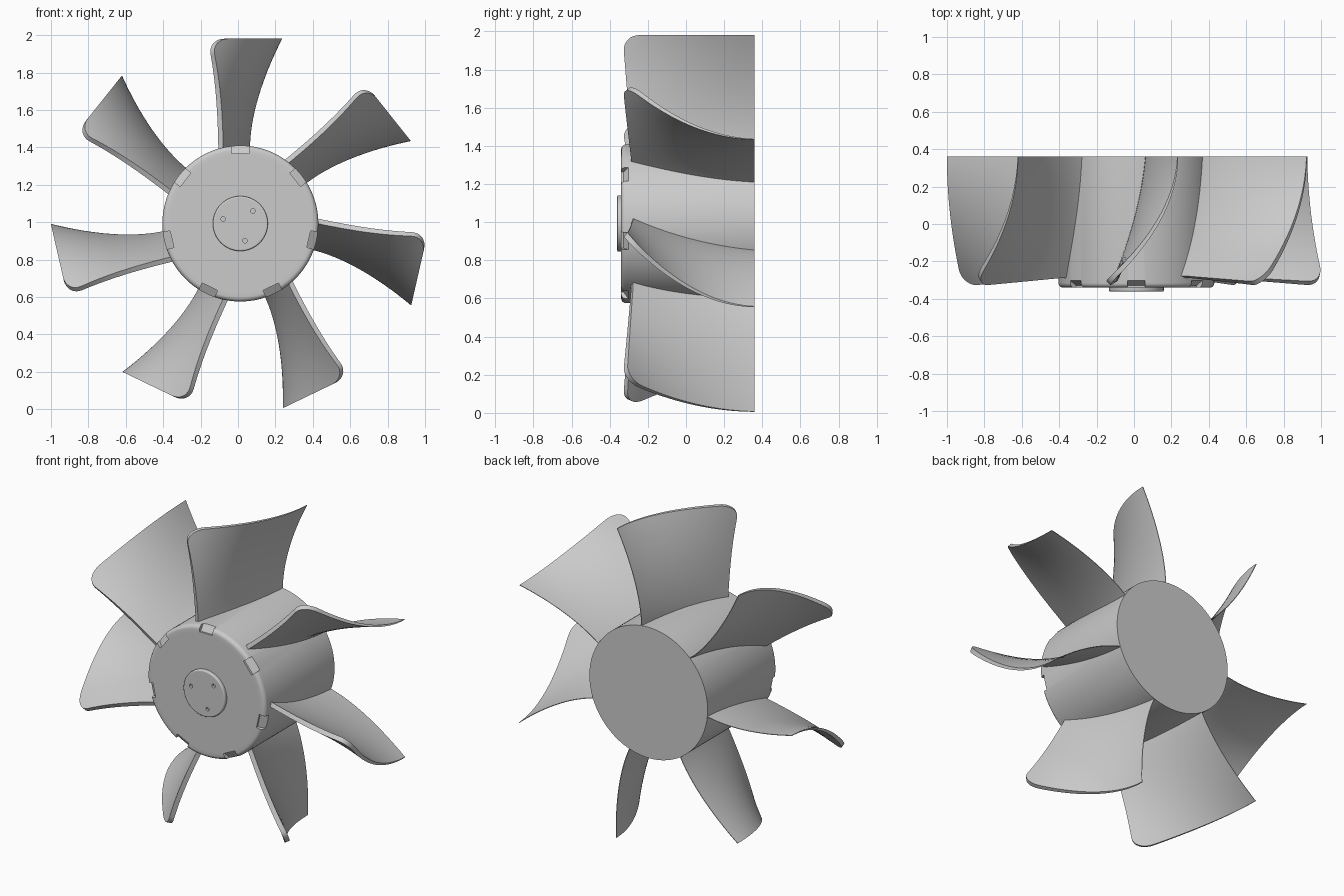
import bpy, bmesh, math
from mathutils import Matrix, Vector

if "Cube" in bpy.data.objects:
    bpy.data.objects.remove(bpy.data.objects["Cube"])

CX, CZ, N = 0.0125, 0.993, 7
HUB_R, BACK, FRONT = 0.417, 0.36, -0.34
STEP = 2 * math.pi / N


def make_object(name, bm, smooth=True):
    bmesh.ops.recalc_face_normals(bm, faces=bm.faces[:])
    me = bpy.data.meshes.new(name)
    bm.to_mesh(me)
    bm.free()
    ob = bpy.data.objects.new(name, me)
    bpy.context.collection.objects.link(ob)
    ob.location = (CX, 0, CZ)
    if smooth:
        shade(ob)
    return ob


def shade(ob):
    bpy.ops.object.select_all(action='DESELECT')
    ob.select_set(True)
    bpy.context.view_layer.objects.active = ob
    bpy.ops.object.shade_smooth_by_angle(angle=math.radians(32))


def lathe(profile, seg):
    """Revolve (radius, y) points about the y axis and cap both ends."""
    bm = bmesh.new()
    rings = [[bm.verts.new((r * math.cos(2 * math.pi * i / seg), y,
                            r * math.sin(2 * math.pi * i / seg)))
              for i in range(seg)] for r, y in profile]
    for a, b in zip(rings, rings[1:]):
        for i in range(seg):
            j = (i + 1) % seg
            bm.faces.new((a[i], a[j], b[j], b[i]))
    bm.faces.new(rings[0])
    bm.faces.new(rings[-1])
    return bm


def fillet(r, y, rad, n=5):
    """Front rim rounding, from the face out to the side wall."""
    return [(r - rad + rad * math.sin(k * math.pi / 2 / n),
             y + rad - rad * math.cos(k * math.pi / 2 / n)) for k in range(n + 1)]


def cut(ob, cutter):
    cutter.hide_render = True
    mod = ob.modifiers.new("cut", 'BOOLEAN')
    mod.object, mod.operation, mod.solver = cutter, 'DIFFERENCE', 'EXACT'
    bpy.context.view_layer.update()
    bpy.context.view_layer.objects.active = ob
    bpy.ops.object.modifier_apply(modifier=mod.name)
    bpy.data.objects.remove(cutter)
    shade(ob)


# Hub drum with rounded front rim
hub = make_object("hub", lathe([(0.37, FRONT)] + fillet(HUB_R, FRONT, 0.025)
                               + [(HUB_R, BACK)], 112), False)

# Seven sloped notches around the front rim
bm = bmesh.new()
section = [(0.375, -0.40), (0.375, -0.328), (0.45, -0.28), (0.45, -0.40)]
for k in range(N):
    rot = Matrix.Rotation(k * STEP, 3, 'Y')
    ends = [[bm.verts.new(rot @ Vector((x, y, z))) for z, y in section]
            for x in (-0.046, 0.046)]
    bm.faces.new(ends[0])
    bm.faces.new(ends[1])
    for i in range(4):
        j = (i + 1) % 4
        bm.faces.new((ends[0][i], ends[0][j], ends[1][j], ends[1][i]))
cut(hub, make_object("notch_cutter", bm, False))

# Centre boss with three small screw holes
boss = make_object("centre_boss", lathe([(0.135, -0.361)] + fillet(0.147, -0.361, 0.007, 3)
                                        + [(0.147, -0.335)], 64), False)
bm = bmesh.new()
for a in (45, 165, 285):
    t = math.radians(a)
    bmesh.ops.create_cone(bm, cap_ends=True, segments=20, radius1=0.012, radius2=0.012,
                          depth=0.04,
                          matrix=Matrix.Translation((0.095 * math.cos(t), -0.366,
                                                     0.095 * math.sin(t)))
                          @ Matrix.Rotation(math.pi / 2, 4, 'X'))
cut(boss, make_object("hole_cutter", bm, False))

# Blade: cambered, twisted, flat tip, rounded leading corner
ROOT, TIP, CORNER, NU = 0.385, 0.988, 0.085, 24


def blade_row(z, inset):
    s = max(0.0, (z - HUB_R) / (TIP - HUB_R))
    lead = -0.125 - 0.05 * s ** 2
    span = 0.05 + 0.172 * s ** 1.7 - lead
    c = -span * (0.7 + 0.25 * s)
    b = span - c
    y0 = -0.282 - 0.04 * s + inset
    plus, minus = [], []
    for i in range(NU + 1):
        y = y0 + (BACK - y0) * i / NU
        u = (y + 0.33) / 0.69
        x = lead + b * u + c * u * u
        slope = (b + 2 * c * u) / 0.69
        h = (0.013 * (1 - u) + 0.002) / math.hypot(1, slope)
        plus.append((x + h, min(BACK, y - h * slope), z))
        minus.append((x - h, min(BACK, y + h * slope), z))
    return plus + minus[::-1]


rows = [(ROOT + (TIP - CORNER - ROOT) * i / 14, 0) for i in range(14)]
for k in range(9):
    a = k * math.pi / 16
    rows.append((TIP - CORNER + CORNER * math.sin(a), CORNER * (1 - math.cos(a))))
bm = bmesh.new()
grid = [[bm.verts.new(p) for p in blade_row(*r)] for r in rows]
M = 2 * (NU + 1)
for a, b in zip(grid, grid[1:]):
    for i in range(M):
        j = (i + 1) % M
        bm.faces.new((a[i], a[j], b[j], b[i]))
for row in (grid[0], grid[-1]):
    for i in range(NU):
        bm.faces.new((row[i], row[i + 1], row[M - 2 - i], row[M - 1 - i]))
blade = make_object("blade_1", bm)
for k in range(1, N):
    copy = bpy.data.objects.new(f"blade_{k + 1}", blade.data)
    bpy.context.collection.objects.link(copy)
    copy.location = blade.location
    copy.rotation_euler.y = k * STEP
